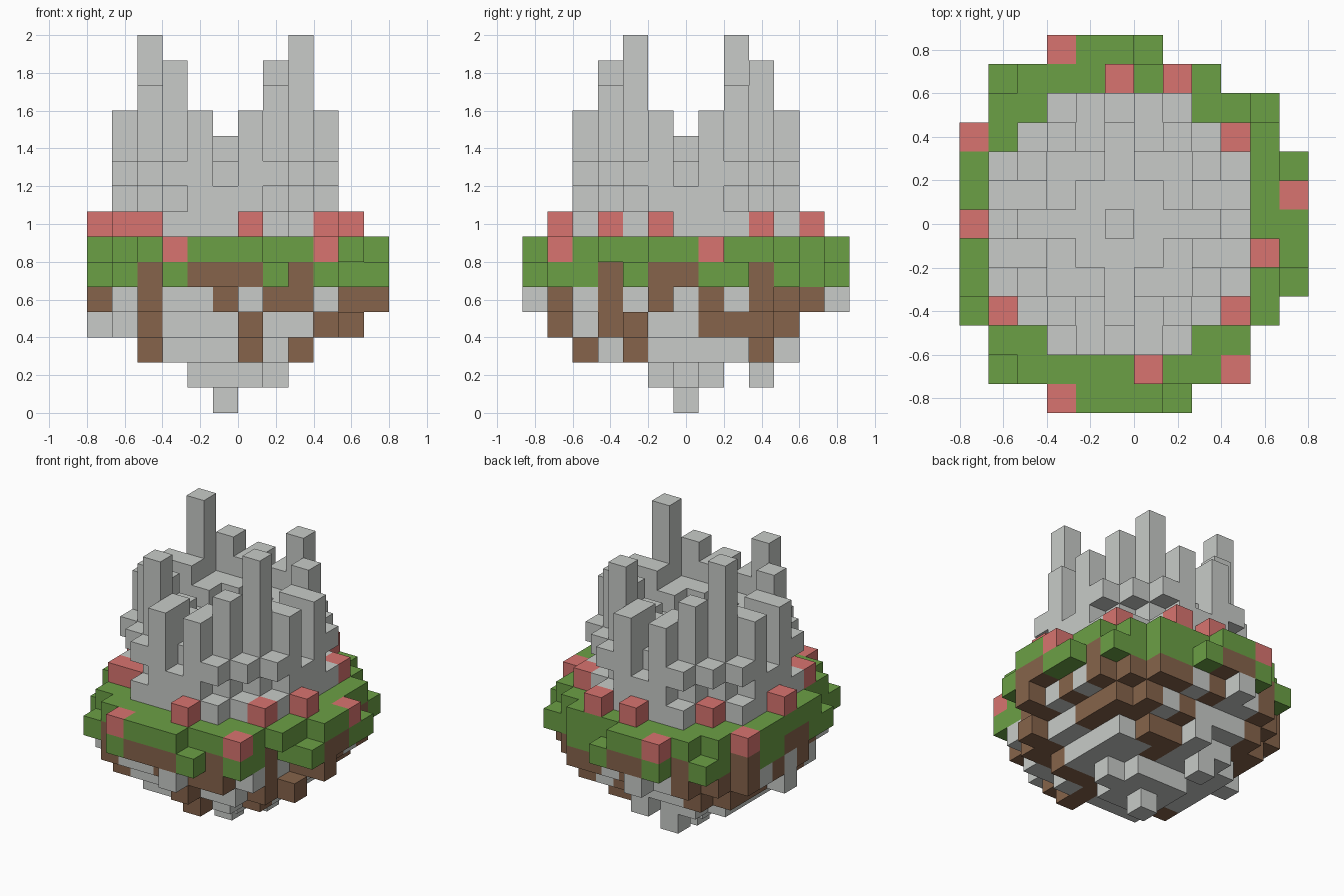
import bpy
import bmesh
from mathutils import Vector

old = bpy.data.objects.get("Cube")
if old:
    bpy.data.objects.remove(old, do_unlink=True)

SIZE = 2 / 15  # edge of one block
cells = {}     # (column, row, layer) -> part name


def disc(limit):
    """Columns and rows whose squared distance from the middle is within limit."""
    r = range(-6, 7)
    return [(u, v) for u in r for v in r if u * u + v * v <= limit]


def fill(spots, layers, part):
    for u, v in spots:
        for k in layers:
            cells[u, v, k] = part


def signs(u, v):
    return {(a * u, b * v) for a in (-1, 1) for b in (-1, 1)}


# Island outline: first and last column of each row, front to back
spans = [(-2, 2), (-4, 4), (-4, 4), (-5, 5), (-5, 6), (-5, 6), (-5, 6),
         (-5, 6), (-5, 6), (-5, 5), (-4, 5), (-4, 3), (-2, 1)]
outline = [(u, v - 6) for v, (a, b) in enumerate(spans) for u in range(a, b + 1)]

# Grass blocks that hang one layer below the lawn
hanging = [(-4, 5), (1, 6), (5, 4), (6, 2), (6, -2), (-4, -5), (2, -6), (-5, -3)]

# Underside layers: footprint, block pattern across the front, pattern along the sides
KIND = {"g": "grass", "s": "soil", "r": "rock"}
gaps = signs(5, 3) | signs(5, 2)
under = {
    5: ([s for s in outline if s != (5, -3)], "ggsgsssgsggg", "gggsgssggsggg"),
    4: ([s for s in disc(34) if s not in gaps or s[1] > 0] + [(6, -1), (1, -6), (-1, 6)],
        "srsrrsrssrss", "rsrsrsrsrsssr"),
    3: (disc(20) + list(signs(4, 3) | signs(3, 4)) + [(-5, 0), (5, -2), (1, -5)],
        "rrsrrrsrrsss", "rsrssrrssssrr"),
    2: (disc(13) + [(1, -4), (0, 4)], "rrsrrrsrsrrr", "rrsrsrrrrsrrr"),
    1: (disc(2) + [(2, 0), (-1, 3)], "r" * 12, "r" * 13),
    0: ([(0, 0)], "r" * 12, "r" * 13),
}
for k, (spots, front, side) in under.items():
    for u, v in spots:
        code = front[u + 5] if abs(v) > abs(u) else side[v + 6]
        cells[u, v, k] = KIND[code]
fill([(3, 4)], [3], "soil")
fill([(2, 3)], [2], "soil")
fill([(-4, -3)], [3], "rock")

# Grass top
fill([s for s in outline if s not in hanging], [6], "grass")
fill(hanging + [(3, 5)], [5], "grass")

# Stone ruin: base, chamber with open arches, and roof slab with four notches
base = disc(20)
arches = signs(4, 2) | signs(2, 4) | signs(3, 3)
notches = signs(0, 4) | signs(4, 0)
fill(base, [7], "stone_ruin")
fill([s for s in base if s not in arches], [8], "stone_ruin")
fill([s for s in base if s not in notches], [9], "stone_ruin")

# Stepped radial walls on the roof
fill({(0, 0)} | signs(1, 2) | signs(2, 1) | signs(2, 2), [10], "stone_ruin")
for n in (3, 4):
    fill(signs(1, n) | signs(n, 1), [10, 11], "stone_ruin")

# Pillars in opposite pairs
for u, v, top in [(3, -2, 15), (2, 3, 14), (3, 2, 13), (2, -3, 13)]:
    fill([(u, v), (-u, -v)], range(7, top), "stone_ruin")

# Flower blocks
low = [(-2, 6), (-5, 3), (6, 1), (4, -5), (-2, -6)]
high = [(0, 5), (2, 5), (4, 3), (-5, 0), (5, -1), (-4, -3), (-3, -3),
        (-3, 3), (4, -3), (1, -5)]
fill(low, [6], "flowers")
fill(high, [7], "flowers")


def material(name, rgb):
    mat = bpy.data.materials.new(name)
    mat.use_nodes = True
    mat.diffuse_color = (*rgb, 1)
    for node in mat.node_tree.nodes:
        if node.type == "BSDF_PRINCIPLED":
            node.inputs["Base Color"].default_value = (*rgb, 1)
            node.inputs["Roughness"].default_value = 0.9
    return mat


def build(part, mat):
    """Make one mesh from the exposed faces of a part's blocks."""
    bm = bmesh.new()
    verts = {}

    def corner(p):
        key = tuple(round(c * 2) for c in p)
        if key not in verts:
            verts[key] = bm.verts.new(((p.x - 0.5) * SIZE, p.y * SIZE, (p.z + 0.5) * SIZE))
        return verts[key]

    axes = [Vector((1, 0, 0)), Vector((0, 1, 0)), Vector((0, 0, 1))]
    for cell, kind in cells.items():
        if kind != part:
            continue
        mid = Vector(cell)
        for i in range(3):
            for sign in (-1, 1):
                n = axes[i] * sign
                if tuple(int(c) for c in mid + n) in cells:
                    continue
                a = axes[(i + 1) % 3] / 2
                b = axes[(i + 2) % 3] / 2 * sign
                c = mid + n / 2
                bm.faces.new([corner(c + d) for d in (-a - b, a - b, a + b, b - a)])
    mesh = bpy.data.meshes.new(part)
    bm.to_mesh(mesh)
    bm.free()
    mesh.materials.append(mat)
    bpy.context.collection.objects.link(bpy.data.objects.new(part, mesh))


grey = material("stone_grey", (0.58, 0.6, 0.58))
build("stone_ruin", grey)
build("rock", grey)
build("grass", material("grass_green", (0.148, 0.35, 0.06)))
build("soil", material("soil_brown", (0.24, 0.127, 0.07)))
build("flowers", material("flower_red", (0.69, 0.175, 0.16)))
